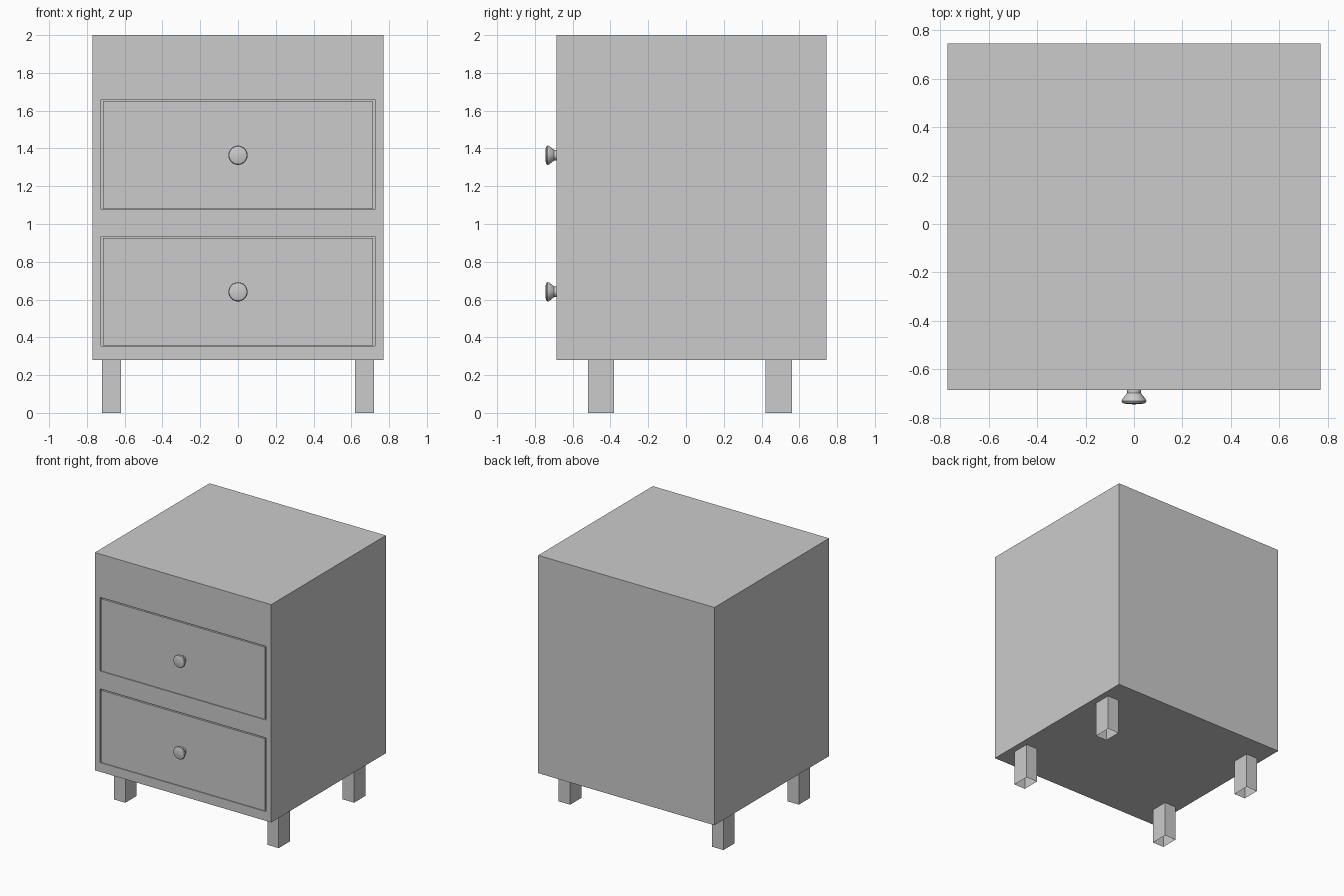
import bpy, bmesh, math

if "Cube" in bpy.data.objects:
    bpy.data.objects.remove(bpy.data.objects["Cube"])


def box(name, x, y, z, open_ends=False):
    """Box from (min, max) ranges; open_ends leaves out top and bottom."""
    bm = bmesh.new()
    bmesh.ops.create_cube(bm, size=1)
    for v in bm.verts:
        for i, (lo, hi) in enumerate((x, y, z)):
            v.co[i] = hi if v.co[i] > 0 else lo
    if open_ends:
        bm.normal_update()
        ends = [f for f in bm.faces if abs(f.normal.z) > 0.9]
        bmesh.ops.delete(bm, geom=ends, context='FACES_ONLY')
    me = bpy.data.meshes.new(name)
    bm.to_mesh(me)
    bm.free()
    ob = bpy.data.objects.new(name, me)
    bpy.context.collection.objects.link(ob)
    return ob


def knob(name, y, z, profile, segments=32):
    """Spin a (radius, forward distance) profile about the front-back axis."""
    bm = bmesh.new()
    verts = [bm.verts.new((r, y - d, z)) for r, d in profile]
    edges = [bm.edges.new(p) for p in zip(verts, verts[1:])]
    bmesh.ops.spin(bm, geom=verts + edges, cent=(0, y, z), axis=(0, 1, 0),
                   angle=math.tau, steps=segments)
    bmesh.ops.remove_doubles(bm, verts=bm.verts, dist=0.0005)
    bmesh.ops.recalc_face_normals(bm, faces=bm.faces)
    me = bpy.data.meshes.new(name)
    bm.to_mesh(me)
    bm.free()
    ob = bpy.data.objects.new(name, me)
    bpy.context.collection.objects.link(ob)
    bpy.ops.object.select_all(action='DESELECT')
    ob.select_set(True)
    bpy.context.view_layer.objects.active = ob
    bpy.ops.object.shade_smooth_by_angle(angle=math.radians(35))


FRONT, BACK = -0.686, 0.745
KNOB = [(0.028, 0), (0.028, 0.012), (0.036, 0.022), (0.050, 0.040),
        (0.051, 0.046), (0.047, 0.053), (0.034, 0.057), (0, 0.059)]

# Cabinet body
body = box("cabinet_body", (-0.77, 0.77), (FRONT, BACK), (0.28, 2.0))

# Two drawers: pocket in the body, flush front with a narrow gap, round knob
for label, z in (("lower", 0.353), ("upper", 1.076)):
    cutter = box(label + "_drawer_cutter", (-0.726, 0.726),
                 (FRONT - 0.1, FRONT + 0.04), (z, z + 0.582))
    cutter.hide_render = True
    mod = body.modifiers.new(label + "_pocket", 'BOOLEAN')
    mod.operation = 'DIFFERENCE'
    mod.solver = 'EXACT'
    mod.object = cutter
    bpy.context.view_layer.objects.active = body
    bpy.ops.object.modifier_apply(modifier=mod.name)
    bpy.data.objects.remove(cutter)
    box(label + "_drawer_front", (-0.716, 0.716),
        (FRONT, FRONT + 0.04), (z + 0.004, z + 0.573))
    knob(label + "_drawer_knob", FRONT, z + 0.288, KNOB)

# Four hollow square-section legs, open underneath
for side, x in (("left", (-0.72, -0.62)), ("right", (0.62, 0.72))):
    for end, y in (("front", (-0.52, -0.38)), ("back", (0.42, 0.56))):
        box(f"{end}_{side}_leg", x, y, (0, 0.28), open_ends=True)
